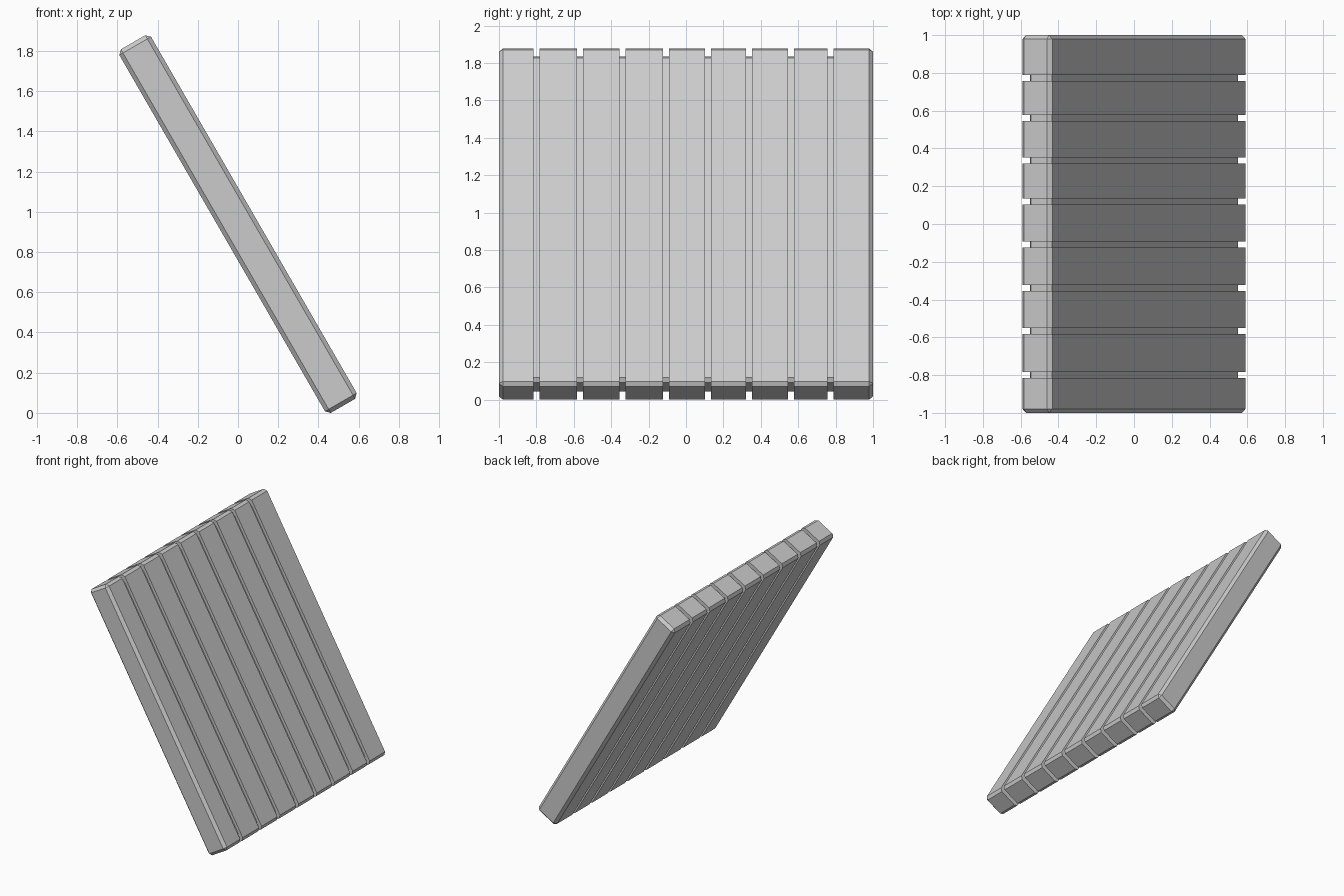
import bpy, bmesh
from math import radians
from mathutils import Matrix

if "Cube" in bpy.data.objects:
    bpy.data.objects.remove(bpy.data.objects["Cube"])

HALF_LEN, HALF_THICK, CHAMFER = 1.044, 0.091, 0.021
CORE_LEN, CORE_THICK = 1.006, 0.068
GROOVE = 0.032
GROOVES = [-0.80, -0.567, -0.339, -0.108, 0.118, 0.336, 0.562, 0.772]


def section(bm, y, length, thick, c):
    """Chamfered rectangle: x is thickness, z is length."""
    pts = []
    for sx, sz in ((1, 1), (-1, 1), (-1, -1), (1, -1)):
        a = (sx * thick, sz * (length - c))
        b = (sx * (thick - c), sz * length)
        pts += [a, b] if sx * sz > 0 else [b, a]
    return [bm.verts.new((x, y, z)) for x, z in pts]


# Cross-sections along the width: chamfered ends, full planks, sunken grooves
plank = (HALF_LEN, HALF_THICK, CHAMFER)
core = (CORE_LEN, CORE_THICK, 0.02)
cap = (HALF_LEN - CHAMFER, HALF_THICK - CHAMFER, 0)
stations = [(-1, cap), (-1 + CHAMFER, plank)]
for y in GROOVES:
    a, b = y - GROOVE / 2, y + GROOVE / 2
    stations += [(a, plank), (a, core), (b, core), (b, plank)]
stations += [(1 - CHAMFER, plank), (1, cap)]

# Skin the sections into one grooved panel
bm = bmesh.new()
rings = [section(bm, y, *size) for y, size in stations]
for r, s in zip(rings, rings[1:]):
    for i in range(8):
        j = (i + 1) % 8
        bm.faces.new((r[i], r[j], s[j], s[i]))
bm.faces.new(rings[0])
bm.faces.new(rings[-1])
bmesh.ops.remove_doubles(bm, verts=bm.verts, dist=1e-5)
bmesh.ops.recalc_face_normals(bm, faces=bm.faces)

# Lean the panel over and stand it on the ground
bm.transform(Matrix.Rotation(radians(-30), 4, 'Y'))
low = min(v.co.z for v in bm.verts)
bmesh.ops.translate(bm, verts=bm.verts, vec=(0, 0, -low))

mesh = bpy.data.meshes.new("leaning_plank_panel")
bm.to_mesh(mesh)
bm.free()
panel = bpy.data.objects.new("leaning_plank_panel", mesh)
bpy.context.collection.objects.link(panel)
